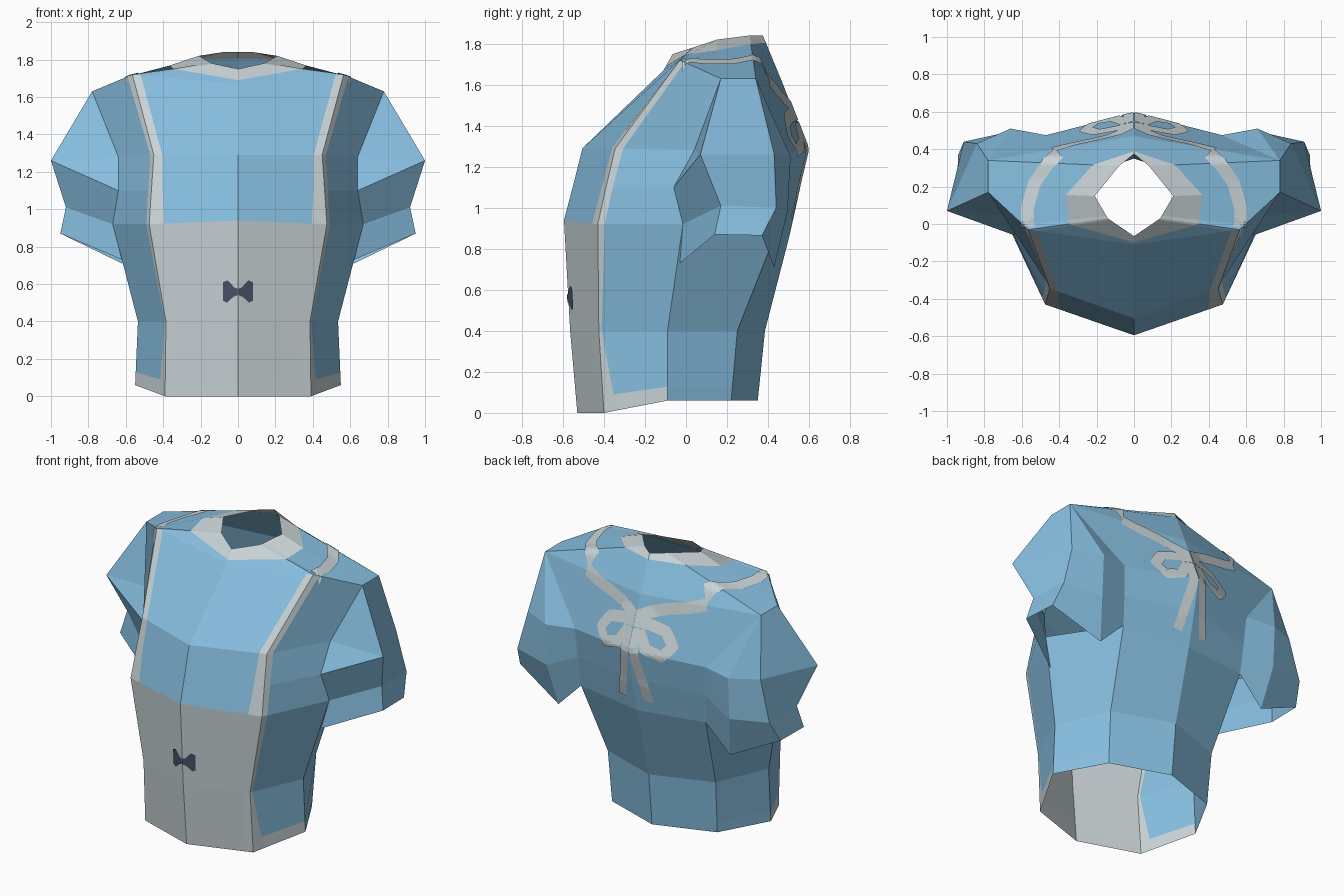
import bpy, bmesh
from mathutils import Vector
from mathutils.bvhtree import BVHTree

if "Cube" in bpy.data.objects:
    bpy.data.objects.remove(bpy.data.objects["Cube"])


def material(name, rgb):
    m = bpy.data.materials.new(name)
    m.diffuse_color = (*rgb, 1)
    m.use_nodes = True
    m.node_tree.nodes["Principled BSDF"].inputs["Base Color"].default_value = m.diffuse_color
    return m


BLUE = material("sky_blue", (0.24, 0.515, 0.74))
GREY = material("pale_grey", (0.58, 0.65, 0.67))
DARK = material("dark_slate", (0.07, 0.085, 0.14))


def finish(bm, name, mats):
    """Turn a half mesh into a mirrored object."""
    me = bpy.data.meshes.new(name)
    bm.to_mesh(me)
    ob = bpy.data.objects.new(name, me)
    bpy.context.collection.objects.link(ob)
    for m in mats:
        me.materials.append(m)
    mod = ob.modifiers.new("mirror", 'MIRROR')
    mod.merge_threshold = 0.0005
    return ob


def lerp_row(a, b, t):
    t = t if isinstance(t, list) else [t] * len(a)
    return [p.lerp(q, k) for p, q, k in zip(a, b, t)]


def row(points, front, side=.1):
    """Half ring front centre -> back centre, with columns for the stripe edges."""
    p = [Vector(q) for q in points]
    return [p[0], p[0].lerp(p[1], front), p[1], p[1].lerp(p[2], side), p[2], p[3], p[4]]


# Torso cross-sections from hem to neck
hem = row([(0, -.53, 0), (.39, -.40, 0), (.55, -.09, .06), (.38, .22, .06), (0, .35, .06)], .9, .2)
waist = row([(0, -.565, .4), (.385, -.425, .4), (.535, -.09, .4), (.39, .25, .4), (0, .385, .4)], .9, .04)
belly = row([(0, -.595, .94), (.475, -.43, .92), (.67, -.015, .92), (.45, .44, .88), (0, .505, .865)], .83, .08)
armpit = row([(0, -.55, 1.11), (.463, -.39, 1.1), (.64, -.06, 1.1), (.46, .46, 1.07), (0, .555, 1.09)], .87)
chest = row([(0, -.505, 1.29), (.45, -.345, 1.29), (.64, .04, 1.28), (.47, .475, 1.26), (0, .595, 1.29)], .90)
shoulder = row([(0, -.11, 1.67), (.565, -.03, 1.72), (.78, .17, 1.63), (.78, .34, 1.63), (0, .47, 1.61)], .92, .12)
neck = row([(0, -.065, 1.75), (.14, .03, 1.78), (.21, .15, 1.82), (.08, .31, 1.84), (0, .375, 1.84)], .92, .12)
rows = [hem, lerp_row(hem, waist, .2), waist, belly, armpit, chest, shoulder,
        lerp_row(neck, shoulder, [.75, .5, .48, .45, .27, .2, .15]), neck]

bm = bmesh.new()
grid = [[bm.verts.new(p) for p in r] for r in rows]
for j in range(len(rows) - 1):
    for i in range(6):
        if i == 4 and j in (3, 4, 5):        # armhole
            continue
        f = bm.faces.new((grid[j][i], grid[j][i + 1], grid[j + 1][i + 1], grid[j + 1][i]))
        collar = j == 7
        side_hem = j == 0 and i < 4
        front_panel = i == 0 and j < 3
        stripe = i in (1, 2) and j < 6
        f.material_index = int(collar or side_hem or front_panel or stripe)

# Puffed sleeve with a flared open cuff, joined to the armhole edges
S1, S2 = grid[6][4], grid[6][5]
T3, T2, T1 = (grid[j][4] for j in (3, 4, 5))
C3, C2, C1 = (grid[j][5] for j in (3, 4, 5))
T4, O1, O2, O3 = (bm.verts.new(p) for p in
                  [(.62, -.03, .73), (1, .07, 1.26), (.92, .17, 1.01), (.95, .14, .87)])
Q1, Q2, Q3 = (bm.verts.new(p) for p in [(.84, .43, 1.26), (.91, .44, 1.0), (.94, .37, .865)])
B1, B2, B4 = (bm.verts.new(p) for p in [(.66, .51, 1.25), (.66, .495, .98), (.62, .43, .71)])
for f in [(S1, T1, O1), (T1, T2, O1), (T2, T3, O2, O1), (T3, T4, O3, O2),      # front
          (S1, O1, Q1, S2), (O1, O2, Q2, Q1), (O2, O3, Q3, Q2),                # outside
          (S2, Q1, B1), (Q1, Q2, B2, B1), (Q2, Q3, B4, B2),                    # back
          (S2, B1, C1), (B1, B2, C2, C1), (B2, B4, C3, C2)]:
    bm.faces.new(f)
bmesh.ops.recalc_face_normals(bm, faces=bm.faces[:])
bm.faces.ensure_lookup_table()
if bm.faces[0].normal.y > 0:
    bmesh.ops.reverse_faces(bm, faces=bm.faces[:])
bm.normal_update()
surface = BVHTree.FromBMesh(bm)
finish(bm, "shirt", [BLUE, GREY])
bm.free()


def ribbon(name, path, widths, view, mat, steps=6, across=4):
    """Thin painted band laid on the shirt, cast from the top, back or front."""
    ray = {"top": Vector((0, 0, -1)), "back": Vector((0, -1, 0)), "front": Vector((0, 1, 0))}[view]
    pts = [Vector(p) for p in path]
    widths = widths if isinstance(widths, list) else [widths] * len(pts)
    samples = []
    for k in range(len(pts) - 1):
        for s in range(steps + (k == len(pts) - 2)):
            t = s / steps
            samples.append((pts[k].lerp(pts[k + 1], t), widths[k] + (widths[k + 1] - widths[k]) * t))
    rb = bmesh.new()
    lines = []
    for k, (p, w) in enumerate(samples):
        tan = (samples[min(k + 2, len(samples) - 1)][0] - samples[max(k - 2, 0)][0]).normalized()
        side = Vector((-tan.y, tan.x))
        line = []
        for a in range(across + 1):
            q = p + side * w * (a / across - .5)
            x = max(q.x, .0003)
            start = Vector((x, q.y, 0)) if view == "top" else Vector((x, 0, q.y))
            hit, nor, _, _ = surface.ray_cast(start - ray * 3, ray)
            if hit is not None:
                if nor.dot(ray) > 0:
                    nor = -nor
                hit = hit + nor * .006
                hit.x = max(hit.x, 0)
            line.append(rb.verts.new(hit) if hit is not None else None)
        lines.append(line)
    for l0, l1 in zip(lines, lines[1:]):
        for a in range(across):
            quad = (l0[a], l0[a + 1], l1[a + 1], l1[a])
            if None not in quad:
                rb.faces.new(quad)
    rb.normal_update()
    for f in rb.faces:
        if f.normal.dot(ray) > 0:
            f.normal_flip()
    finish(rb, name, [mat])
    rb.free()


# Straps over the shoulders, bow on the back, small bow on the front
ribbon("shoulder_strap", [(.565, -.015), (.57, .08), (.53, .22), (.46, .32), (.40, .375)],
       .068, "top", GREY)
ribbon("back_strap", [(.43, 1.625), (.33, 1.59), (.2, 1.56), (.08, 1.52), (0, 1.48)], .07, "back", GREY)
ribbon("back_bow_loop", [(0, 1.46), (.1, 1.45), (.2, 1.425), (.26, 1.345), (.2, 1.28), (.1, 1.31), (.04, 1.41)],
       .065, "back", GREY)
ribbon("back_bow_tail", [(.01, 1.42), (.035, 1.25), (.065, 1.1), (.095, .95)], .06, "back", GREY)
ribbon("front_bow", [(0, .558), (.02, .558), (.055, .56), (.078, .56)], [.035, .05, .12, .1], "front", DARK)
